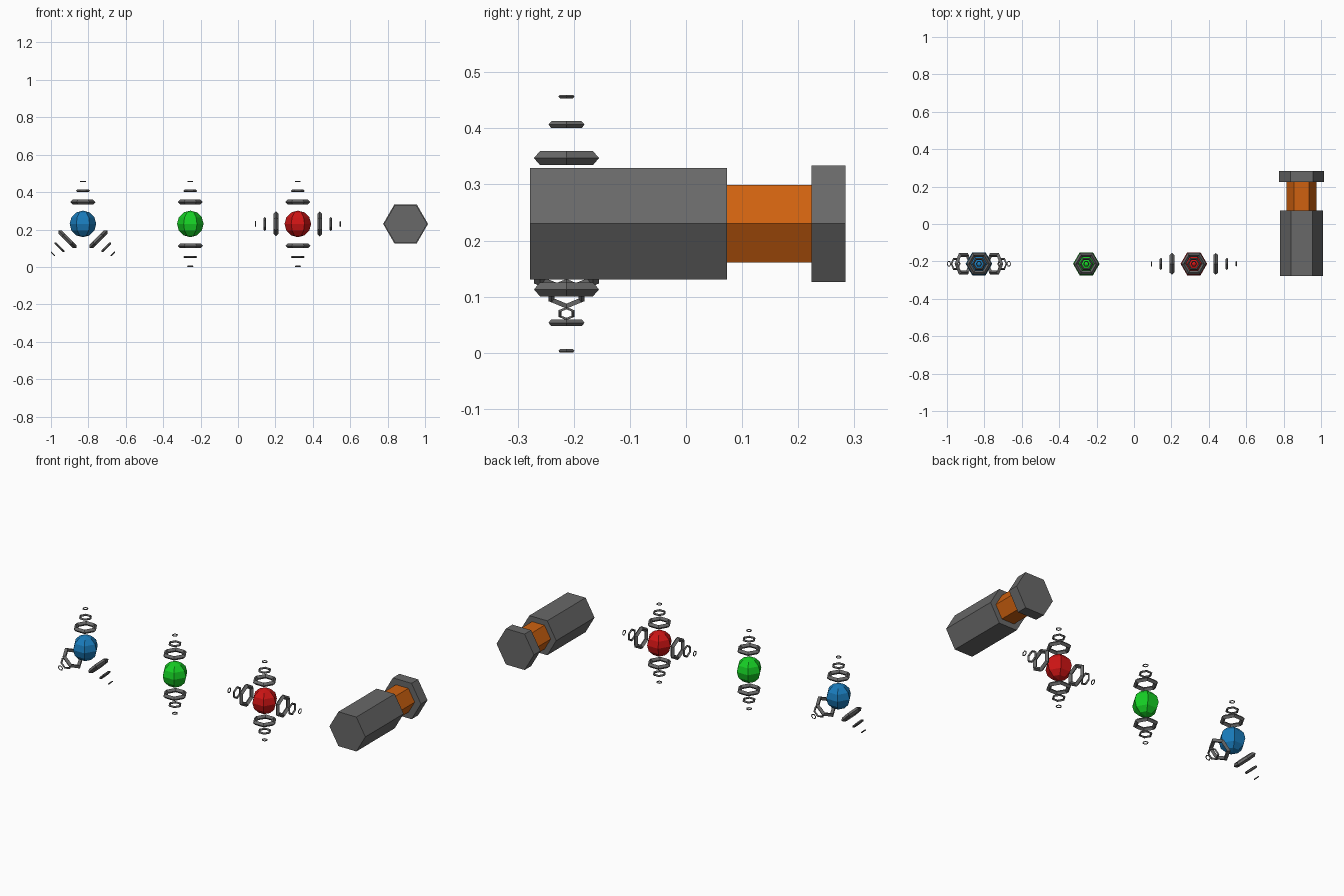
import bpy, bmesh, math
from mathutils import Vector, Matrix

if "Cube" in bpy.data.objects:
    bpy.data.objects.remove(bpy.data.objects["Cube"])


def material(name, rgb):
    m = bpy.data.materials.new(name)
    m.diffuse_color = (*rgb, 1)
    m.use_nodes = True
    m.node_tree.nodes["Principled BSDF"].inputs["Base Color"].default_value = m.diffuse_color
    return m


GREY = material("dark grey", (0.14, 0.14, 0.14))
ORANGE = material("orange", (0.62, 0.12, 0.005))
BLUE = material("blue", (0.01, 0.20, 0.50))
GREEN = material("green", (0.008, 0.62, 0.018))
RED = material("red", (0.62, 0.007, 0.007))

Z = 0.23        # height of all centres
BALL_Y = -0.213


def add_object(name, bm, mat):
    bmesh.ops.recalc_face_normals(bm, faces=bm.faces)
    mesh = bpy.data.meshes.new(name)
    bm.to_mesh(mesh)
    bm.free()
    mesh.materials.append(mat)
    ob = bpy.data.objects.new(name, mesh)
    bpy.context.collection.objects.link(ob)


def ball(name, centre, mat):
    # six-sided sphere with a vertical edge facing the front
    bm = bmesh.new()
    turn = Matrix.Translation(centre) @ Matrix.Rotation(math.pi / 2, 4, 'Z')
    bmesh.ops.create_uvsphere(bm, u_segments=6, v_segments=6, radius=0.071, matrix=turn)
    add_object(name, bm, mat)


def ring(name, centre, angle, dist, major, minor):
    # hexagonal ring with a diamond section; angle tilts its axis from +z towards +x
    bm = bmesh.new()
    rows = []
    for i in range(6):
        a = i * math.pi / 3
        row = []
        for j in range(4):
            b = j * math.pi / 2
            r = major + minor * math.cos(b)
            row.append(bm.verts.new((r * math.cos(a), r * math.sin(a), dist + minor * math.sin(b))))
        rows.append(row)
    for i in range(6):
        p, q = rows[i], rows[(i + 1) % 6]
        for j in range(4):
            k = (j + 1) % 4
            bm.faces.new((p[j], q[j], q[k], p[k]))
    bm.transform(Matrix.Translation(centre) @ Matrix.Rotation(angle, 4, 'Y'))
    add_object(name, bm, GREY)


def hex_bar(name, radius, y0, y1, mat):
    # hexagonal bar along y with corners at top and bottom
    bm = bmesh.new()
    m = (Matrix.Translation((0.896, (y0 + y1) / 2, Z))
         @ Matrix.Rotation(math.pi / 2, 4, 'X') @ Matrix.Rotation(math.pi / 2, 4, 'Z'))
    bmesh.ops.create_cone(bm, cap_ends=True, segments=6, radius1=radius, radius2=radius,
                          depth=y1 - y0, matrix=m)
    add_object(name, bm, mat)


# Energy balls, each with arms of shrinking rings
BALLS = [
    ("blue", -0.829, BLUE, (0, 135, 225)),
    ("green", -0.255, GREEN, (0, 180)),
    ("red", 0.320, RED, (0, 90, 180, 270)),
]
RINGS = [(0.117, 0.0545, 0.0125), (0.1765, 0.031, 0.0062), (0.2265, 0.0136, 0.003)]
for label, x, mat, angles in BALLS:
    centre = Vector((x, BALL_Y, Z))
    ball(label + "_ball", centre, mat)
    for deg in angles:
        for n, (dist, major, minor) in enumerate(RINGS, 1):
            ring(f"{label}_ring_{deg}_{n}", centre, math.radians(deg), dist, major, minor)

# Hexagonal handle
hex_bar("handle_body", 0.115, -0.278, 0.073, GREY)
hex_bar("handle_neck", 0.08, 0.073, 0.224, ORANGE)
hex_bar("handle_cap", 0.12, 0.224, 0.284, GREY)
